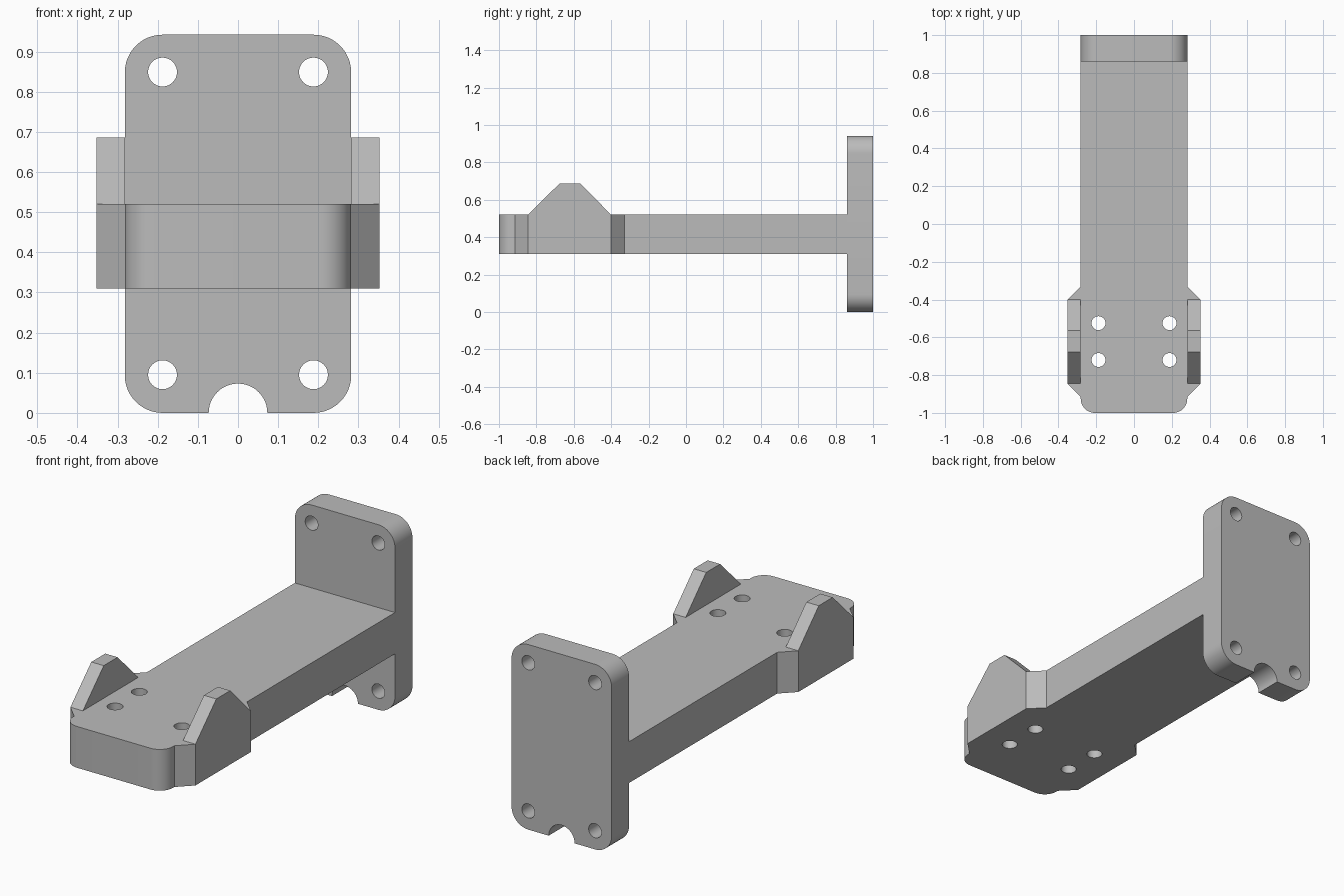
import bpy
import bmesh
from math import cos, sin, pi, radians
from mathutils import Matrix, Vector

cube = bpy.data.objects.get("Cube")
if cube:
    bpy.data.objects.remove(cube, do_unlink=True)

metal = bpy.data.materials.new("plain_grey")
metal.use_nodes = True
GREY = (0.5, 0.5, 0.5, 1.0)
metal.diffuse_color = GREY
metal.node_tree.nodes["Principled BSDF"].inputs["Base Color"].default_value = GREY

# Each frame maps profile (u, v) and depth w to the model's axes
FLAT = Matrix(((1, 0, 0), (0, 1, 0), (0, 0, 1)))     # profile in xy, depth along z
UPRIGHT = Matrix(((1, 0, 0), (0, 0, 1), (0, 1, 0)))  # profile in xz, depth along y
SIDE = Matrix(((0, 0, 1), (1, 0, 0), (0, 1, 0)))     # profile in yz, depth along x


def arc(cx, cy, r, start, end, steps=12):
    angles = [radians(start + (end - start) * i / steps) for i in range(steps + 1)]
    return [(cx + r * cos(a), cy + r * sin(a)) for a in angles]


def extrude(name, profile, low, high, frame):
    """Prism from a closed profile, smooth only over its rounded corners."""
    bm = bmesh.new()
    base = bm.faces.new([bm.verts.new(frame @ Vector((u, v, low))) for u, v in profile])
    moved = bmesh.ops.extrude_face_region(bm, geom=[base])["geom"]
    verts = [g for g in moved if isinstance(g, bmesh.types.BMVert)]
    bmesh.ops.translate(bm, verts=verts, vec=frame @ Vector((0, 0, high - low)))
    bmesh.ops.recalc_face_normals(bm, faces=bm.faces)
    mesh = bpy.data.meshes.new(name)
    bm.to_mesh(mesh)
    bm.free()
    mesh.materials.append(metal)
    obj = bpy.data.objects.new(name, mesh)
    bpy.context.collection.objects.link(obj)
    return obj


def drill(obj, centres, radius, low, high, frame):
    """Cut round holes right through a part."""
    for u, v in centres:
        circle = arc(u, v, radius, 0, 360, 32)[:-1]
        cutter = extrude("hole_cutter", circle, low, high, frame)
        cutter.hide_render = True
        mod = obj.modifiers.new("hole", "BOOLEAN")
        mod.operation = "DIFFERENCE"
        mod.solver = "EXACT"
        mod.object = cutter
        bpy.context.view_layer.objects.active = obj
        bpy.ops.object.modifier_apply(modifier=mod.name)
        bpy.data.objects.remove(cutter, do_unlink=True)


def shade(obj):
    bpy.ops.object.select_all(action="DESELECT")
    obj.select_set(True)
    bpy.context.view_layer.objects.active = obj
    bpy.ops.object.shade_smooth_by_angle(angle=radians(25))


W, EAR = 0.282, 0.352            # half widths of arm and of the ears
BOTTOM, TOP = 0.31, 0.52         # arm thickness
PLATE, BACK, HEIGHT = 0.86, 1.0, 0.942
HOLE = 0.188

# Arm with rounded front corners and side bosses under the ears
R = 0.075
right_half = arc(W - R, R - 1, R, -90, 0) + [
    (W, -0.915), (EAR, -0.845), (EAR, -0.4), (W, -0.33), (W, PLATE)]
left_half = [(-x, y) for x, y in reversed(right_half)]
arm = extrude("arm", right_half + left_half, BOTTOM, TOP, FLAT)
drill(arm, [(s * HOLE, y) for s in (-1, 1) for y in (-0.525, -0.72)],
      0.037, BOTTOM - 0.1, TOP + 0.1, FLAT)
shade(arm)

# Upright mounting plate with a cable notch in its lower edge
C = 0.094
half = (arc(0, 0, 0.073, 90, 0) + arc(W - C, C, C, -90, 0)
        + arc(W - C, HEIGHT - C, C, 0, 90))
outline = half + [(-x, z) for x, z in reversed(half[1:])]
plate = extrude("mounting_plate", outline, PLATE, BACK, UPRIGHT)
drill(plate, [(s * HOLE, z) for s in (-1, 1) for z in (0.095, 0.849)],
      0.036, PLATE - 0.1, BACK + 0.1, UPRIGHT)
shade(plate)

# Tapered ears on both sides of the arm
ear_profile = [(-0.845, TOP), (-0.4, TOP), (-0.565, 0.686), (-0.677, 0.686)]
for side, s in (("left", 1), ("right", -1)):
    extrude(side + "_ear", ear_profile, s * W, s * EAR, SIDE)
